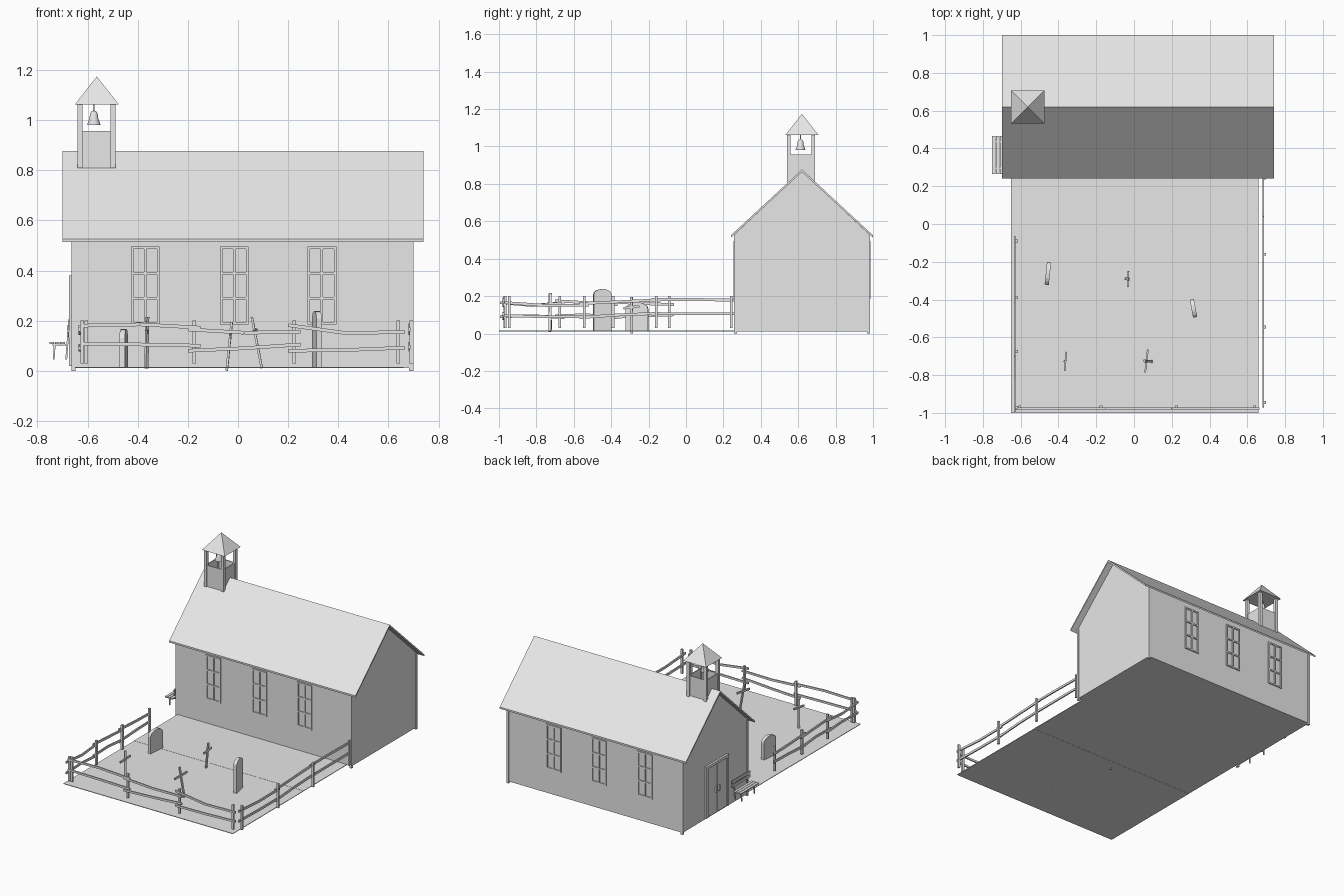
import bpy, bmesh, math
from mathutils import Vector, Matrix

cube = bpy.data.objects.get("Cube")
if cube:
    bpy.data.objects.remove(cube)

grey = bpy.data.materials.new("plain grey")
grey.use_nodes = True
grey.diffuse_color = (0.8, 0.8, 0.8, 1)
grey.node_tree.nodes["Principled BSDF"].inputs["Base Color"].default_value = (0.8, 0.8, 0.8, 1)


def finish(name, bm):
    bmesh.ops.recalc_face_normals(bm, faces=bm.faces)
    mesh = bpy.data.meshes.new(name)
    bm.to_mesh(mesh)
    bm.free()
    mesh.materials.append(grey)
    obj = bpy.data.objects.new(name, mesh)
    bpy.context.collection.objects.link(obj)
    return obj


def box(bm, low, high):
    low, high = Vector(low), Vector(high)
    matrix = Matrix.Translation((low + high) / 2) @ Matrix.Diagonal((*(high - low), 1))
    bmesh.ops.create_cube(bm, size=1, matrix=matrix)


def beam(bm, a, b, width, depth):
    a, b = Vector(a), Vector(b)
    turn = (b - a).to_track_quat('Z', 'Y').to_matrix().to_4x4()
    size = Matrix.Diagonal((width, depth, (b - a).length, 1))
    bmesh.ops.create_cube(bm, size=1, matrix=Matrix.Translation((a + b) / 2) @ turn @ size)


def prism(bm, profile, x0, x1):
    """Extrude a (y, z) outline along x."""
    face = bm.faces.new([bm.verts.new((x0, y, z)) for y, z in profile])
    out = bmesh.ops.extrude_face_region(bm, geom=[face])["geom"]
    verts = [v for v in out if isinstance(v, bmesh.types.BMVert)]
    bmesh.ops.translate(bm, verts=verts, vec=(x1 - x0, 0, 0))


# Churchyard ground in two slabs
bm = bmesh.new()
box(bm, (-0.65, -1, 0.011), (0.66, -0.22, 0.015))
box(bm, (-0.65, -0.22, 0.012), (0.66, 0.27, 0.016))
finish("ground", bm)

# Chapel walls, corner posts and roof
FRONT, BACK, LEFT, RIGHT, RIDGE = 0.26, 0.98, -0.66, 0.695, 0.62
bm = bmesh.new()
prism(bm, [(FRONT, 0.012), (BACK, 0.012), (BACK, 0.53), (RIDGE, 0.865), (FRONT, 0.53)], LEFT, RIGHT)
finish("walls", bm)

bm = bmesh.new()
for x in (LEFT + 0.004, RIGHT - 0.004):
    for y in (FRONT + 0.004, BACK - 0.004):
        box(bm, (x - 0.008, y - 0.008, 0), (x + 0.008, y + 0.008, 0.53))
finish("corner_posts", bm)

bm = bmesh.new()
prism(bm, [(0.24, 0.513), (RIDGE, 0.863), (1.0, 0.513), (1.0, 0.525), (RIDGE, 0.877), (0.24, 0.525)], -0.70, 0.74)
finish("roof", bm)


# Windows: outer frame, centre mullion and two cross bars
def window(name, x, y):
    bm = bmesh.new()
    w, z0, z1, t = 0.052, 0.19, 0.49, 0.005
    for sx in (-w, 0, w):
        box(bm, (x + sx - t, y - t, z0), (x + sx + t, y + t, z1))
    for z in (z0, 0.29, 0.39, z1):
        box(bm, (x - w - t, y - t, z - t), (x + w + t, y + t, z + t))
    finish(name, bm)


for i, x in enumerate((-0.37, -0.015, 0.335)):
    window(f"front_window_{i + 1}", x, FRONT - 0.002)
    window(f"back_window_{i + 1}", x, BACK + 0.002)

# Double door in the left gable end
bm = bmesh.new()
for y in (0.495, 0.725):
    box(bm, (-0.674, y - 0.009, 0.02), (LEFT, y + 0.009, 0.375))
box(bm, (-0.674, 0.486, 0.36), (LEFT, 0.734, 0.38))
finish("door_frame", bm)
bm = bmesh.new()
for y in (0.556, 0.664):
    box(bm, (-0.667, y - 0.051, 0.02), (LEFT, y + 0.051, 0.36))
finish("door_leaves", bm)
bm = bmesh.new()
for y in (0.595, 0.625):
    box(bm, (-0.678, y - 0.005, 0.165), (-0.667, y + 0.005, 0.205))
finish("door_handles", bm)

# Bench beside the door
bm = bmesh.new()
for x in (-0.742, -0.721, -0.70):
    box(bm, (x - 0.009, 0.265, 0.106), (x + 0.009, 0.465, 0.114))
for z in (0.135, 0.162):
    box(bm, (-0.683, 0.265, z), (-0.676, 0.465, z + 0.018))
for y in (0.295, 0.435):
    beam(bm, (-0.735, y, 0.045), (-0.731, y, 0.108), 0.007, 0.007)
    beam(bm, (-0.685, y, 0.045), (-0.675, y, 0.18), 0.007, 0.007)
    box(bm, (-0.74, y - 0.004, 0.10), (-0.68, y + 0.004, 0.107))
finish("bench", bm)

# Bell tower: posts, low panels, beams and pyramid roof
TX, TY, H = -0.565, 0.615, 0.066
bm = bmesh.new()
for sx in (-H, H):
    for sy in (-H, H):
        x, y = TX + sx, TY + sy
        box(bm, (x - 0.01, y - 0.01, 0.808), (x + 0.01, y + 0.01, 1.063))
finish("tower_posts", bm)
bm = bmesh.new()
for s in (-H, H):
    box(bm, (TX - H, TY + s - 0.003, 0.78), (TX + H, TY + s + 0.003, 0.957))
    box(bm, (TX + s - 0.003, TY - H, 0.78), (TX + s + 0.003, TY + H, 0.957))
finish("tower_panels", bm)
bm = bmesh.new()
bmesh.ops.create_cone(bm, cap_ends=True, segments=4, radius1=0.088 * math.sqrt(2), radius2=0, depth=0.112,
                      matrix=Matrix.Translation((-0.563, 0.62, 1.118)) @ Matrix.Rotation(math.pi / 4, 4, 'Z'))
finish("tower_roof", bm)

# Bell turned from a profile, with its hanger
bm = bmesh.new()
profile = [(0, 1.038), (0.009, 1.036), (0.015, 1.026), (0.018, 1.005), (0.026, 0.984), (0.026, 0.98), (0, 0.985)]
verts = [bm.verts.new((r, 0, z)) for r, z in profile]
edges = [bm.edges.new(pair) for pair in zip(verts, verts[1:])]
bmesh.ops.spin(bm, geom=verts + edges, cent=(0, 0, 0), axis=(0, 0, 1), angle=math.tau, steps=16)
bmesh.ops.remove_doubles(bm, verts=bm.verts, dist=0.0005)
bmesh.ops.translate(bm, verts=bm.verts, vec=(-0.575, 0.612, 0))
bell = finish("bell", bm)
for p in bell.data.polygons:
    p.use_smooth = True
bpy.context.view_layer.objects.active = bell
bell.select_set(True)
bpy.ops.object.shade_smooth_by_angle(angle=math.radians(40))
bell.select_set(False)
bm = bmesh.new()
beam(bm, (-0.575, 0.612, 1.03), (-0.575, 0.612, 1.065), 0.005, 0.005)
finish("bell_hanger", bm)


# Fences: posts, and sagging rails given as start, middle and end heights
def fence(name, points, tops, lows, offset):
    bm = bmesh.new()
    offset = Vector(offset)
    for x, y in points:
        box(bm, (x - 0.007, y - 0.007, 0.03), (x + 0.007, y + 0.007, 0.2))
    for a, b, top, low in zip(points, points[1:], tops, lows):
        a, b = Vector((*a, 0)), Vector((*b, 0))
        reach = (b - a).normalized() * 0.025
        spots = (a - reach, (a + b) / 2, b + reach)
        for heights in (top, low):
            path = [p + offset + Vector((0, 0, z)) for p, z in zip(spots, heights)]
            for p, q in zip(path, path[1:]):
                beam(bm, p, q, 0.009, 0.015) if abs(reach.y) > abs(reach.x) else beam(bm, p, q, 0.009, 0.014)
    finish(name, bm)


fence("front_fence", [(-0.605, -0.967), (-0.175, -0.967), (0.225, -0.967), (0.64, -0.967)],
      [(0.18, 0.185, 0.172), (0.165, 0.152, 0.155), (0.182, 0.15, 0.155)],
      [(0.108, 0.105, 0.1), (0.08, 0.09, 0.105), (0.08, 0.083, 0.092)], (0, -0.01, 0))
fence("left_fence", [(-0.622, -0.97), (-0.622, -0.675), (-0.622, -0.39), (-0.622, -0.09)],
      [(0.165, 0.15, 0.165), (0.175, 0.165, 0.155), (0.17, 0.16, 0.155)],
      [(0.09, 0.095, 0.085), (0.095, 0.1, 0.085), (0.085, 0.095, 0.1)], (-0.01, 0, 0))
fence("right_fence", [(0.692, -0.945), (0.692, -0.545), (0.692, -0.16), (0.692, 0.242)],
      [(0.165, 0.15, 0.152), (0.16, 0.17, 0.18), (0.182, 0.182, 0.178)],
      [(0.095, 0.09, 0.09), (0.085, 0.1, 0.108), (0.105, 0.106, 0.106)], (-0.008, 0, 0))


# Grave crosses leaning from foot to tip, arms running front to back
def cross(name, foot, tip, half, twist):
    bm = bmesh.new()
    foot, tip = Vector(foot), Vector(tip)
    beam(bm, foot, tip, 0.014, 0.009)
    mid = foot.lerp(tip, 0.72)
    arm = Vector((twist, half, 0.005))
    beam(bm, mid - arm, mid + arm, 0.009, 0.013)
    finish(name, bm)


cross("grave_cross_1", (-0.045, -0.29, 0), (-0.025, -0.292, 0.195), 0.042, 0.001)
cross("grave_cross_2", (-0.365, -0.725, 0.01), (-0.362, -0.728, 0.215), 0.05, 0.004)
cross("grave_cross_3", (0.095, -0.728, 0.01), (0.055, -0.725, 0.215), 0.06, 0.007)


# Round-topped gravestones
def gravestone(name, x, y, half, height, turn):
    bm = bmesh.new()
    shoulder = height - half * 0.6
    arc = [(half * math.cos(math.pi * i / 8), shoulder + half * 0.6 * math.sin(math.pi * i / 8)) for i in range(9)]
    prism(bm, [(-half, 0)] + [(half, 0)] + arc, -0.011, 0.011)
    bmesh.ops.transform(bm, verts=bm.verts,
                        matrix=Matrix.Translation((x, y, 0.012)) @ Matrix.Rotation(turn, 4, 'Z'))
    finish(name, bm)


gravestone("gravestone_1", -0.456, -0.262, 0.06, 0.155, -0.1)
gravestone("gravestone_2", 0.315, -0.447, 0.048, 0.226, 0.18)
